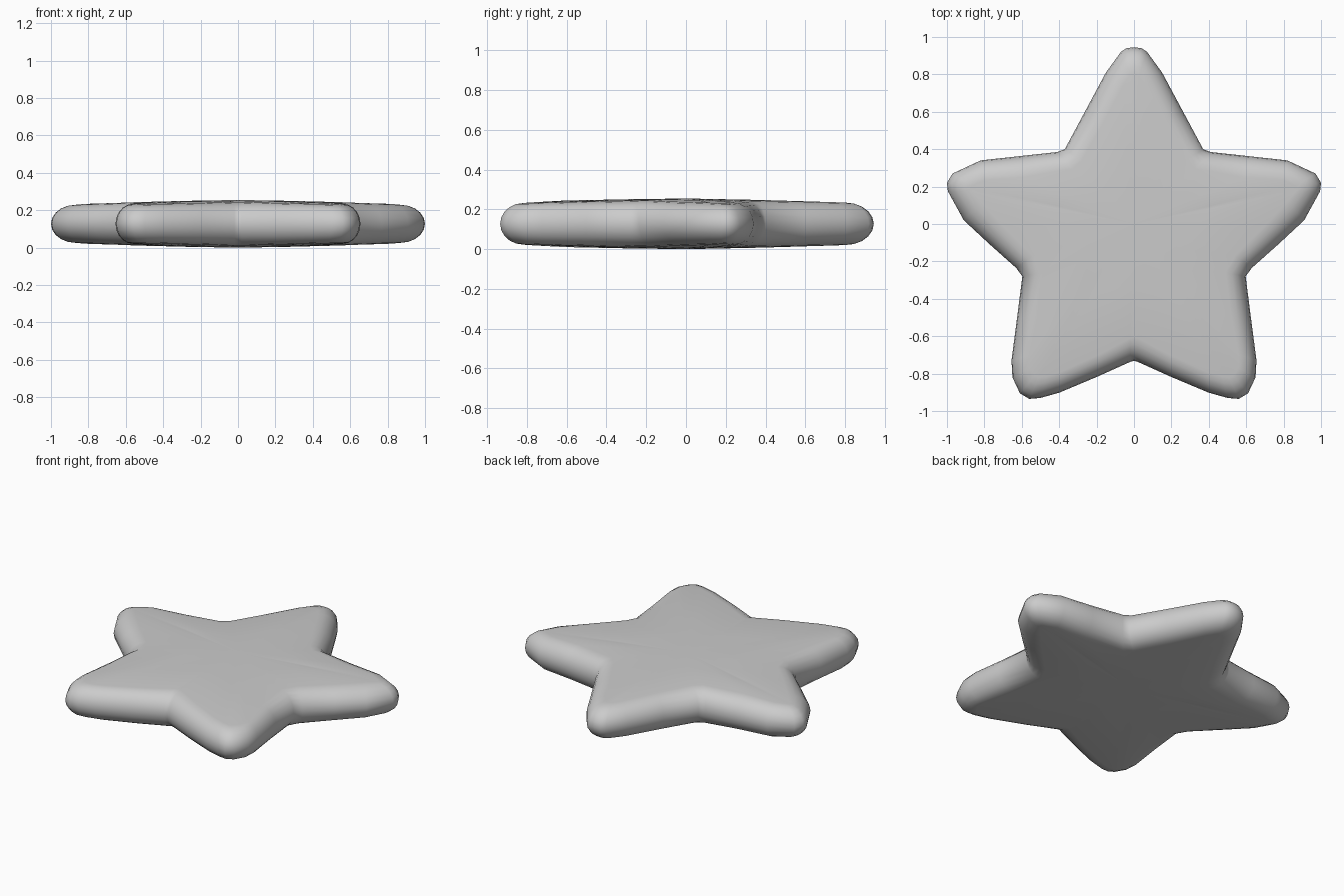
import bpy, bmesh, math

MID = 0.1275
# right half of the outline: outer x, y, then inner x, y and half height where the flat face begins
half = [
    (0.00, 0.945, 0.00, 0.80, 0.107),
    (0.04, 0.94, 0.01, 0.80, 0.107),
    (0.07, 0.92, 0.025, 0.79, 0.107),
    (0.15, 0.81, 0.06, 0.74, 0.109),
    (0.26, 0.605, 0.16, 0.55, 0.113),
    (0.37, 0.40, 0.28, 0.34, 0.117),
    (0.41, 0.385, 0.33, 0.295, 0.117),
    (0.62, 0.362, 0.59, 0.25, 0.112),
    (0.82, 0.34, 0.80, 0.235, 0.107),
    (0.97, 0.27, 0.865, 0.205, 0.102),
    (1.00, 0.22, 0.87, 0.19, 0.101),
    (0.995, 0.175, 0.865, 0.175, 0.102),
    (0.91, 0.02, 0.82, 0.12, 0.106),
    (0.77, -0.11, 0.69, -0.02, 0.110),
    (0.63, -0.235, 0.54, -0.17, 0.116),
    (0.597, -0.28, 0.49, -0.26, 0.117),
    (0.625, -0.50, 0.52, -0.50, 0.112),
    (0.655, -0.73, 0.56, -0.70, 0.107),
    (0.65, -0.82, 0.56, -0.77, 0.105),
    (0.61, -0.905, 0.53, -0.81, 0.104),
    (0.56, -0.935, 0.51, -0.82, 0.104),
    (0.50, -0.93, 0.47, -0.815, 0.105),
    (0.40, -0.902, 0.39, -0.79, 0.107),
    (0.20, -0.818, 0.19, -0.70, 0.112),
    (0.02, -0.737, 0.02, -0.61, 0.117),
    (0.00, -0.732, 0.00, -0.60, 0.117),
]
outline = half + [(-a, b, -c, d, h) for a, b, c, d, h in half[-2:0:-1]]

bm = bmesh.new()
STEPS = 5
rings = []
# rounded rim, from the lower face around to the upper face
for k in range(-STEPS, STEPS + 1):
    ang = k / STEPS * math.pi / 2
    t = 1 - math.cos(ang)
    rings.append([bm.verts.new((ox + (ix - ox) * t, oy + (iy - oy) * t,
                                MID + h * math.sin(ang)))
                  for ox, oy, ix, iy, h in outline])

n = len(outline)
for lo, hi in zip(rings, rings[1:]):
    for i in range(n):
        j = (i + 1) % n
        bm.faces.new((lo[i], lo[j], hi[j], hi[i]))

# slightly domed upper and lower faces
for ring, s in ((rings[0], -1), (rings[-1], 1)):
    mid = [bm.verts.new((v.co.x * 0.5, v.co.y * 0.5,
                         MID + s * (0.6 * 0.1275 + 0.4 * abs(v.co.z - MID)))) for v in ring]
    centre = bm.verts.new((0, 0, MID + s * 0.1275))
    for i in range(n):
        j = (i + 1) % n
        bm.faces.new((ring[i], ring[j], mid[j], mid[i]))
        bm.faces.new((mid[i], mid[j], centre))

bmesh.ops.recalc_face_normals(bm, faces=bm.faces)
mesh = bpy.data.meshes.new("star")
bm.to_mesh(mesh)
bm.free()
star = bpy.data.objects.new("star", mesh)
bpy.context.collection.objects.link(star)
mesh.polygons.foreach_set("use_smooth", [True] * len(mesh.polygons))
mesh.update()
